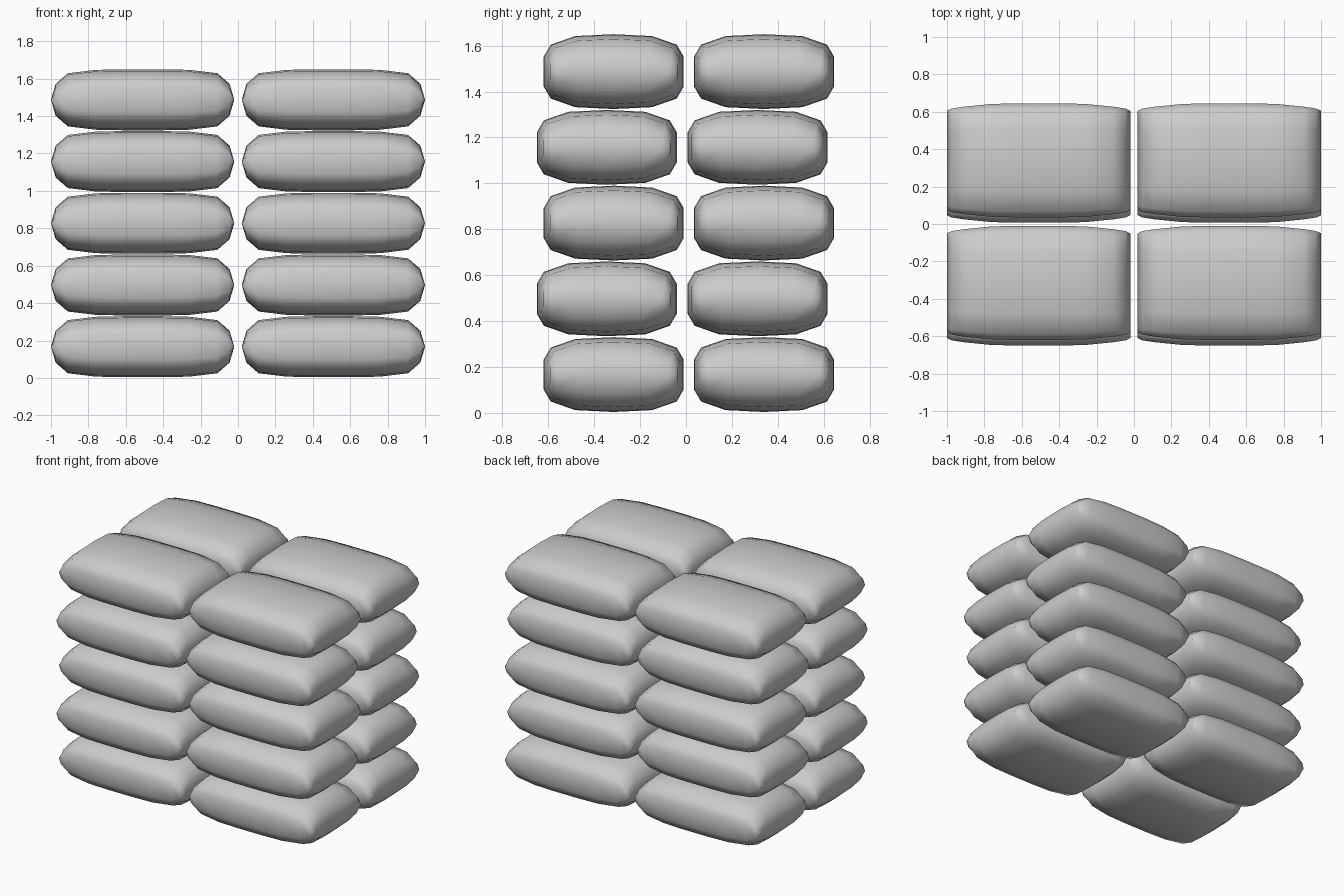
import bpy, bmesh

if "Cube" in bpy.data.objects:
    bpy.data.objects.remove(bpy.data.objects["Cube"])

# Lengthwise stations of one sack: x, half depth, half height
HALF = [(0.10, 0.305, 0.163), (0.25, 0.302, 0.160), (0.40, 0.287, 0.142),
        (0.465, 0.277, 0.085), (0.49, 0.265, 0.0)]
STATIONS = [(-x, d, h) for x, d, h in reversed(HALF)] + HALF

# Quarter of the pillow cross-section (fraction of half depth, half height)
QUARTER = [(1.0, 0.40), (0.90, 0.72), (0.55, 0.95)]
TOP = QUARTER + [(0, 1)] + [(-y, z) for y, z in reversed(QUARTER)]
SECTION = TOP + [(-y, -z) for y, z in TOP]


def sack_mesh():
    bm = bmesh.new()
    rings = [[bm.verts.new((x, y * d, z * h)) for y, z in SECTION]
             for x, d, h in STATIONS]
    n = len(SECTION)
    for a, b in zip(rings, rings[1:]):
        for i in range(n):
            j = (i + 1) % n
            bm.faces.new((a[i], a[j], b[j], b[i]))
    # The end rings collapse into a seam line
    bmesh.ops.remove_doubles(bm, verts=bm.verts, dist=0.0005)
    bmesh.ops.recalc_face_normals(bm, faces=bm.faces)
    for f in bm.faces:
        f.smooth = True
    me = bpy.data.meshes.new("sack")
    bm.to_mesh(me)
    bm.free()
    return me


# Five layers of four sacks, alternate layers shifted front to back
mesh = sack_mesh()
for layer in range(5):
    centres = (-0.315, 0.340) if layer % 2 == 0 else (-0.345, 0.312)
    for row, y in zip(("front", "back"), centres):
        for side, x in (("left", -0.51), ("right", 0.51)):
            ob = bpy.data.objects.new(f"sack_{row}_{side}_{layer + 1}", mesh)
            ob.location = (x, y, 0.167 + 0.33 * layer)
            bpy.context.collection.objects.link(ob)
